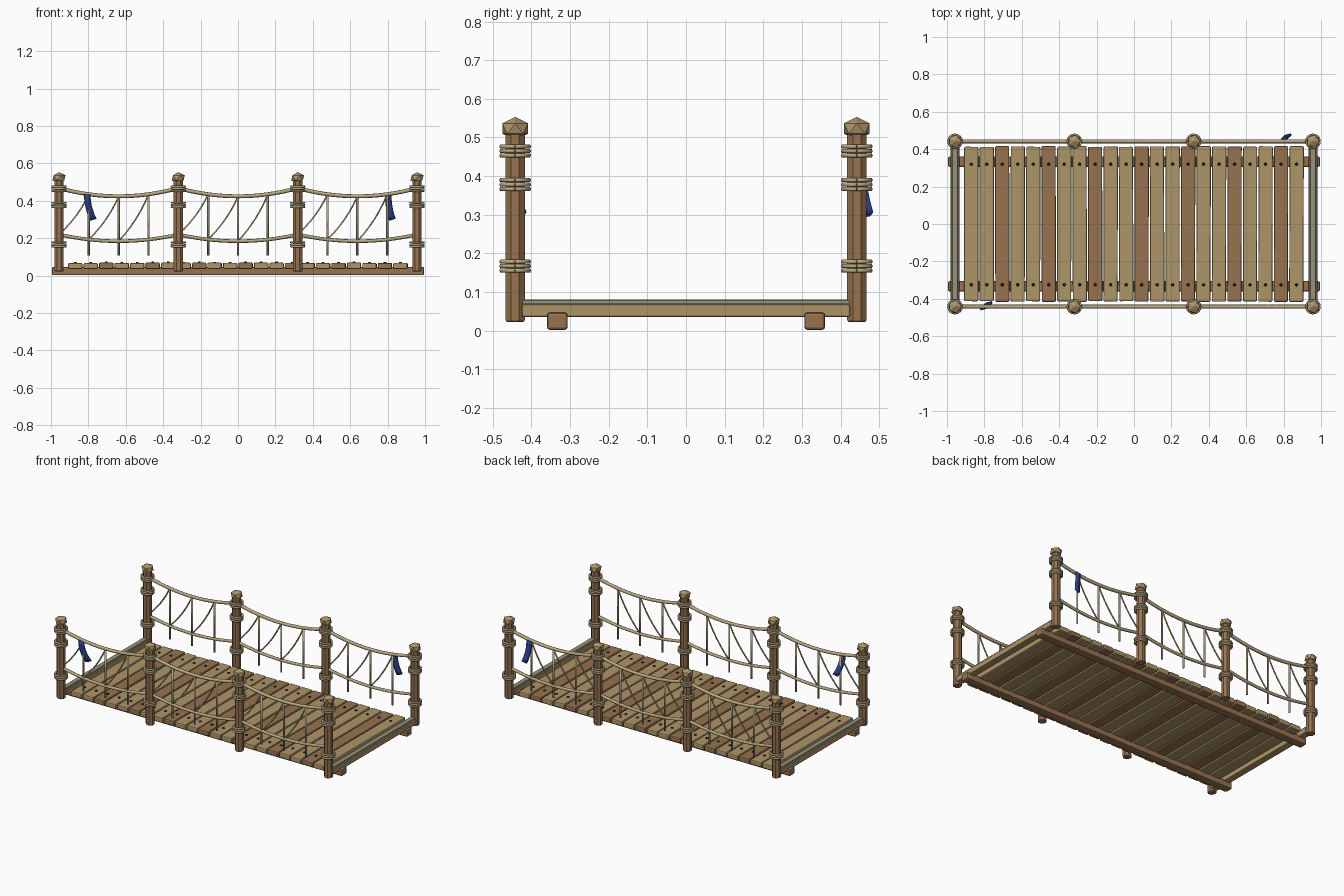
import bpy, bmesh, math, random
from mathutils import Vector, Matrix

random.seed(4)
if "Cube" in bpy.data.objects:
    bpy.data.objects.remove(bpy.data.objects["Cube"], do_unlink=True)


def material(name, r, g, b):
    m = bpy.data.materials.new(name)
    m.use_nodes = True
    m.diffuse_color = (r, g, b, 1)
    bsdf = m.node_tree.nodes["Principled BSDF"]
    bsdf.inputs["Base Color"].default_value = (r, g, b, 1)
    bsdf.inputs["Roughness"].default_value = 0.9
    return m


LIGHT = material("light wood", 0.43, 0.30, 0.14)
BROWN = material("brown wood", 0.31, 0.17, 0.08)
ROPE = material("rope", 0.48, 0.40, 0.23)
GREY = material("weathered cord", 0.30, 0.29, 0.20)
BLUE = material("blue cloth", 0.03, 0.055, 0.27)
IRON = material("dark iron", 0.018, 0.018, 0.022)


def finish(name, bm, mat, smooth=False):
    mesh = bpy.data.meshes.new(name)
    bm.normal_update()
    for f in bm.faces:
        f.smooth = smooth
    bm.to_mesh(mesh)
    bm.free()
    mesh.materials.append(mat)
    ob = bpy.data.objects.new(name, mesh)
    bpy.context.collection.objects.link(ob)
    return ob


def bevel(ob, width, segments=2):
    mod = ob.modifiers.new("Bevel", 'BEVEL')
    mod.width = width
    mod.segments = segments
    mod.limit_method = 'ANGLE'
    mod.angle_limit = math.radians(50)


def box(name, center, size, mat, round_by=0.006, turn=0):
    bm = bmesh.new()
    place = Matrix.Translation(center) @ Matrix.Rotation(turn, 4, 'Z')
    bmesh.ops.create_cube(bm, size=1, matrix=place @ Matrix.Diagonal((*size, 1)))
    ob = finish(name, bm, mat)
    bevel(ob, round_by)
    return ob


def tube(name, points, radius, mat, sides=8):
    """Sweep a ring along a path that stays in a plane of constant y or x."""
    bm = bmesh.new()
    rings = []
    for i, p in enumerate(points):
        ahead = points[min(i + 1, len(points) - 1)] - points[max(i - 1, 0)]
        frame = ahead.to_track_quat('Z', 'Y').to_matrix()
        ring = []
        for k in range(sides):
            a = math.tau * k / sides
            ring.append(bm.verts.new(p + frame @ Vector((math.cos(a), math.sin(a), 0)) * radius))
        rings.append(ring)
    for a, b in zip(rings, rings[1:]):
        for k in range(sides):
            n = (k + 1) % sides
            bm.faces.new((a[k], a[n], b[n], b[k]))
    bm.faces.new(rings[0][::-1])
    bm.faces.new(rings[-1])
    return finish(name, bm, mat, True)


def ring(name, center, major, minor, mat):
    steps = 17
    pts = [Vector((center[0] + major * math.cos(math.tau * i / (steps - 1)),
                   center[1] + major * math.sin(math.tau * i / (steps - 1)),
                   center[2])) for i in range(steps)]
    return tube(name, pts, minor, mat, 6)


POST_X = [-0.957, -0.319, 0.319, 0.957]
SIDE_Y = 0.442


def sag(x0, x1, x, z_end, drop):
    t = (x - x0) / (x1 - x0)
    return z_end - drop * 4 * t * (1 - t)


def top_z(x0, x1, x):
    return sag(x0, x1, x, 0.468, 0.044)


def low_z(x0, x1, x):
    return sag(x0, x1, x, 0.22, 0.036)


# Deck planks with nails
for i in range(22):
    x = -0.87 + 0.0828 * i
    top = 0.068 + random.uniform(-0.001, 0.002)
    box("plank", (x, 0, (top + 0.035) / 2),
        (0.076, 0.83 + random.uniform(-0.005, 0.005), top - 0.035),
        BROWN if i % 3 == 2 else LIGHT, 0.007, random.uniform(-0.004, 0.004))
    for y in (-0.325, 0.32):
        bm = bmesh.new()
        bmesh.ops.create_cone(bm, cap_ends=True, segments=8, radius1=0.009, radius2=0.006,
                              depth=0.006, matrix=Matrix.Translation((x, y, top + 0.002)))
        finish("nail", bm, IRON)

# Long bearers under the deck
for y in (-0.333, 0.333):
    box("bearer", (0, y, 0.0245), (1.99, 0.054, 0.045), BROWN, 0.008)

# End beams with a cord laid on top
for x in (POST_X[0], POST_X[-1]):
    box("end_beam", (x, 0, 0.052), (0.046, 0.85, 0.033), LIGHT, 0.005)
    box("end_cord", (x, 0, 0.073), (0.032, 0.86, 0.014), GREY, 0.005)

for y in (-SIDE_Y, SIDE_Y):
    # Posts, caps and rope wraps
    for x in POST_X:
        bm = bmesh.new()
        bmesh.ops.create_cone(bm, cap_ends=True, segments=8, radius1=0.027, radius2=0.027,
                              depth=0.49, matrix=Matrix.Translation((x, y, 0.267))
                              @ Matrix.Rotation(math.pi / 8, 4, 'Z'))
        bevel(finish("post", bm, BROWN), 0.006)
        bm = bmesh.new()
        bmesh.ops.create_icosphere(bm, subdivisions=1, radius=1,
                                   matrix=Matrix.Translation((x, y, 0.523))
                                   @ Matrix.Diagonal((0.039, 0.039, 0.03, 1)))
        finish("post_cap", bm, LIGHT)
        for z in (0.465, 0.378, 0.167):
            for k in (-1, 0, 1):
                ring("rope_wrap", (x, y, z + k * 0.0115), 0.0355, 0.006, ROPE)

    # Sagging ropes, hangers and diagonal lashings in each bay
    for x0, x1 in zip(POST_X, POST_X[1:]):
        xs = [x0 + (x1 - x0) * i / 16 for i in range(17)]
        tube("top_rope", [Vector((x, y, top_z(x0, x1, x))) for x in xs], 0.0105, ROPE)
        tube("lower_rope", [Vector((x, y, low_z(x0, x1, x))) for x in xs], 0.0095, ROPE)
        step = (x1 - x0) / 4
        for k in (1, 2, 3):
            x = x0 + step * k
            tube("hanger", [Vector((x, y, 0.107)), Vector((x, y, top_z(x0, x1, x)))],
                 0.006, ROPE, 6)
            a = Vector((x - step, y, low_z(x0, x1, x - step)))
            b = Vector((x, y, top_z(x0, x1, x)))
            path = []
            for i in range(7):
                t = i / 6
                path.append(a.lerp(b, t) + Vector((0.25, 0, -0.12)) * 0.2 * t * (1 - t))
            tube("diagonal_lashing", path, 0.0045, ROPE, 6)


# Cloth strips tied to the top ropes
def cloth(x, y, lean_x, lean_y):
    bm = bmesh.new()
    rows = []
    for i in range(8):
        t = i / 7
        c = Vector((x + lean_x * t * t, y + lean_y * t * t, 0.435 - 0.135 * t))
        half = Vector((0.016, 0.004, 0.005 * t))
        rows.append([bm.verts.new(c - half), bm.verts.new(c + half)])
    for a, b in zip(rows, rows[1:]):
        bm.faces.new((a[0], b[0], b[1], a[1]))
    ob = finish("cloth_strip", bm, BLUE, True)
    mod = ob.modifiers.new("Solidify", 'SOLIDIFY')
    mod.thickness = 0.012
    mod.offset = 0


cloth(-0.806, -0.452, 0.032, 0.03)
cloth(0.803, 0.455, 0.022, 0.02)
